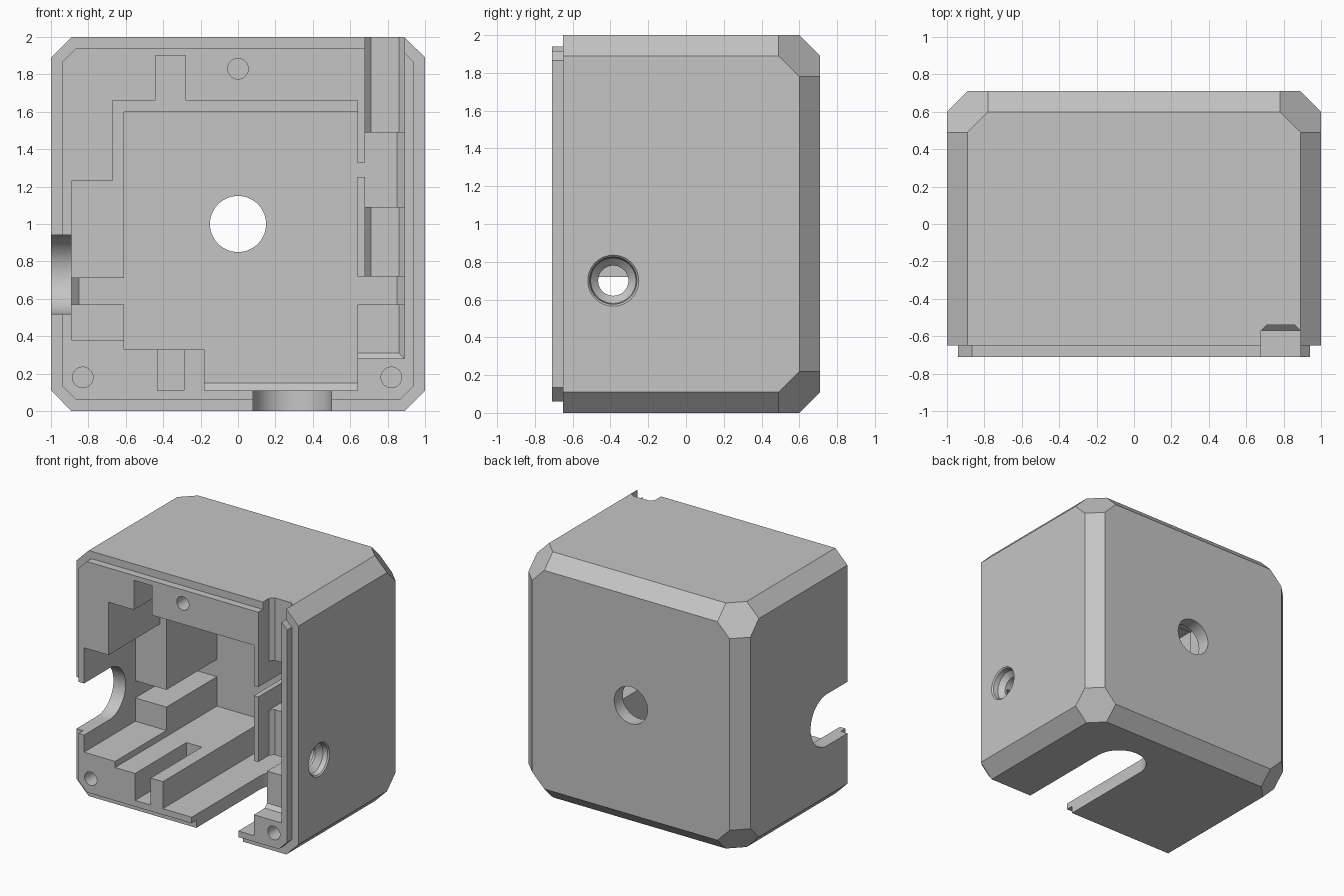
import bpy, bmesh, math
from itertools import permutations, product
from mathutils import Matrix, Vector

if "Cube" in bpy.data.objects:
    bpy.data.objects.remove(bpy.data.objects["Cube"])

grey = bpy.data.materials.new("plain grey")
grey.use_nodes = True
colour = (0.56, 0.56, 0.56, 1)
grey.diffuse_color = colour
grey.node_tree.nodes["Principled BSDF"].inputs["Base Color"].default_value = colour

FRONT = -0.8   # cutters start ahead of the front face
BACK = 0.6     # inner face of the back wall
STEP = -0.05   # floor of the shallow pockets
RAIL = -0.54   # floor of the rail groove


def finish(name, bm):
    bmesh.ops.recalc_face_normals(bm, faces=bm.faces[:])
    mesh = bpy.data.meshes.new(name)
    bm.to_mesh(mesh)
    bm.free()
    mesh.materials.append(grey)
    obj = bpy.data.objects.new(name, mesh)
    bpy.context.collection.objects.link(obj)
    return obj


def hull(name, points):
    bm = bmesh.new()
    for p in points:
        bm.verts.new(p)
    bmesh.ops.convex_hull(bm, input=bm.verts[:])
    bmesh.ops.dissolve_limit(bm, angle_limit=0.01, verts=bm.verts[:], edges=bm.edges[:])
    return finish(name, bm)


def lathe(name, axis, centre, profile, steps=64):
    """Solid of revolution; profile holds (position along axis, radius)."""
    turn = Vector((0, 0, 1)).rotation_difference(Vector(axis)).to_matrix()
    bm = bmesh.new()
    rings = []
    for h, r in profile:
        ring = []
        for i in range(steps):
            a = math.tau * i / steps
            p = turn @ Vector((r * math.cos(a), r * math.sin(a), h))
            ring.append(bm.verts.new(p + Vector(centre)))
        rings.append(ring)
    for a, b in zip(rings, rings[1:]):
        for i in range(steps):
            j = (i + 1) % steps
            bm.faces.new((a[i], a[j], b[j], b[i]))
    bm.faces.new(rings[0])
    bm.faces.new(rings[-1])
    return finish(name, bm)


def combine(target, tool, operation="DIFFERENCE"):
    mod = target.modifiers.new(tool.name, "BOOLEAN")
    mod.operation, mod.solver, mod.object = operation, "EXACT", tool
    bpy.ops.object.select_all(action="DESELECT")
    bpy.context.view_layer.objects.active = target
    target.select_set(True)
    bpy.ops.object.modifier_apply(modifier=mod.name)
    bpy.data.objects.remove(tool)


def pocket(x0, x1, z0, z1, depth, left=0, right=0, bottom=0):
    """Cut from the front to a depth, with chamfers along chosen floor edges."""
    c = max(left, right, bottom)
    pts = [(x, y, z) for x, y, z in product((x0, x1), (FRONT, depth - c), (z0, z1))]
    pts += [(x, depth, z) for x, z in product((x0 + left, x1 - right), (z0 + bottom, z1))]
    combine(housing, hull("pocket", pts))


# Chamfered shell, with hexagonal facets on the back corners
c = 0.11
points = []
for sx, sz in product((-1, 1), repeat=2):
    for dx, dy, dz in permutations((0, c, 2 * c)):
        points.append((sx * (1 - dx), 0.71 - dy, 1 + sz * (1 - dz)))
    for dx, dz in ((0, c), (c, 0)):
        points.append((sx * (1 - dx), -0.65, 1 + sz * (1 - dz)))
housing = hull("housing", points)

# Raised front lip
lip = [(sx * (0.94 - dx), y, 1 + sz * (0.94 - dz))
       for sx, sz in product((-1, 1), repeat=2)
       for dx, dz in ((0, 0.075), (0.075, 0)) for y in (-0.71, -0.6)]
combine(housing, hull("lip", lip), "UNION")

# Main chamber and its lower bay
pocket(-0.61, 0.64, 0.33, 1.60, BACK)
pocket(-0.18, 0.64, 0.11, 0.5, BACK, bottom=0.04)

# Stepped shallow pockets and two narrow tabs
pocket(-0.89, -0.5, 0.38, 1.23, STEP)
pocket(-0.67, 0.64, 1.0, 1.66, STEP)
pocket(-0.44, -0.28, 1.5, 1.90, STEP)
pocket(-0.43, -0.29, 0.11, 0.5, STEP)

# Deep side channels and the gap in the dividing wall
pocket(-0.89, -0.5, 0.57, 0.71, BACK, left=0.04)
pocket(0.5, 0.89, 0.57, 0.72, BACK, right=0.04)
pocket(0.68, 0.89, 1.09, 1.49, BACK, right=0.04)
pocket(0.5, 0.75, 1.25, 1.33, BACK)

# Rail groove that opens through the top, and its wider foot
pocket(0.68, 0.89, 0.65, 2.1, RAIL, left=0.03, right=0.03)
pocket(0.5, 0.89, 0.28, 0.72, RAIL, right=0.03, bottom=0.03)

# Cable slots with round ends, in the right side and the bottom
r = 0.21
combine(housing, lathe("side_slot_end", (1, 0, 0), (0, -0.385, 0.73), ((-1.1, r), (-0.88, r))))
combine(housing, hull("side_slot", product((-1.1, -0.88), (FRONT, -0.385), (0.73 - r, 0.73 + r))))
combine(housing, lathe("bottom_slot_end", (0, 0, 1), (0.29, 0.165, 0), ((-0.1, r), (0.13, r))))
combine(housing, hull("bottom_slot", product((0.29 - r, 0.29 + r), (FRONT, 0.165), (-0.1, 0.13))))

# Round hole in the back wall
combine(housing, lathe("back_hole", (0, 1, 0), (0, 0, 1), ((0.5, 0.15), (0.8, 0.15))))

# Countersunk hole in the left side
combine(housing, lathe("side_hole", (1, 0, 0), (0, -0.385, 0.70),
                       ((0.8, 0.08), (0.91, 0.08), (0.95, 0.12), (0.99, 0.125),
                        (1.0, 0.135), (1.1, 0.135))))

# Screw holes in the front rim
for x, z in ((0, 1.83), (-0.83, 0.18), (0.82, 0.18)):
    combine(housing, lathe("screw_hole", (0, 1, 0), (x, 0, z), ((FRONT, 0.055), (-0.3, 0.055)), 32))

bpy.ops.object.select_all(action="DESELECT")
housing.select_set(True)
bpy.context.view_layer.objects.active = housing
bpy.ops.object.shade_smooth_by_angle(angle=math.radians(25))
